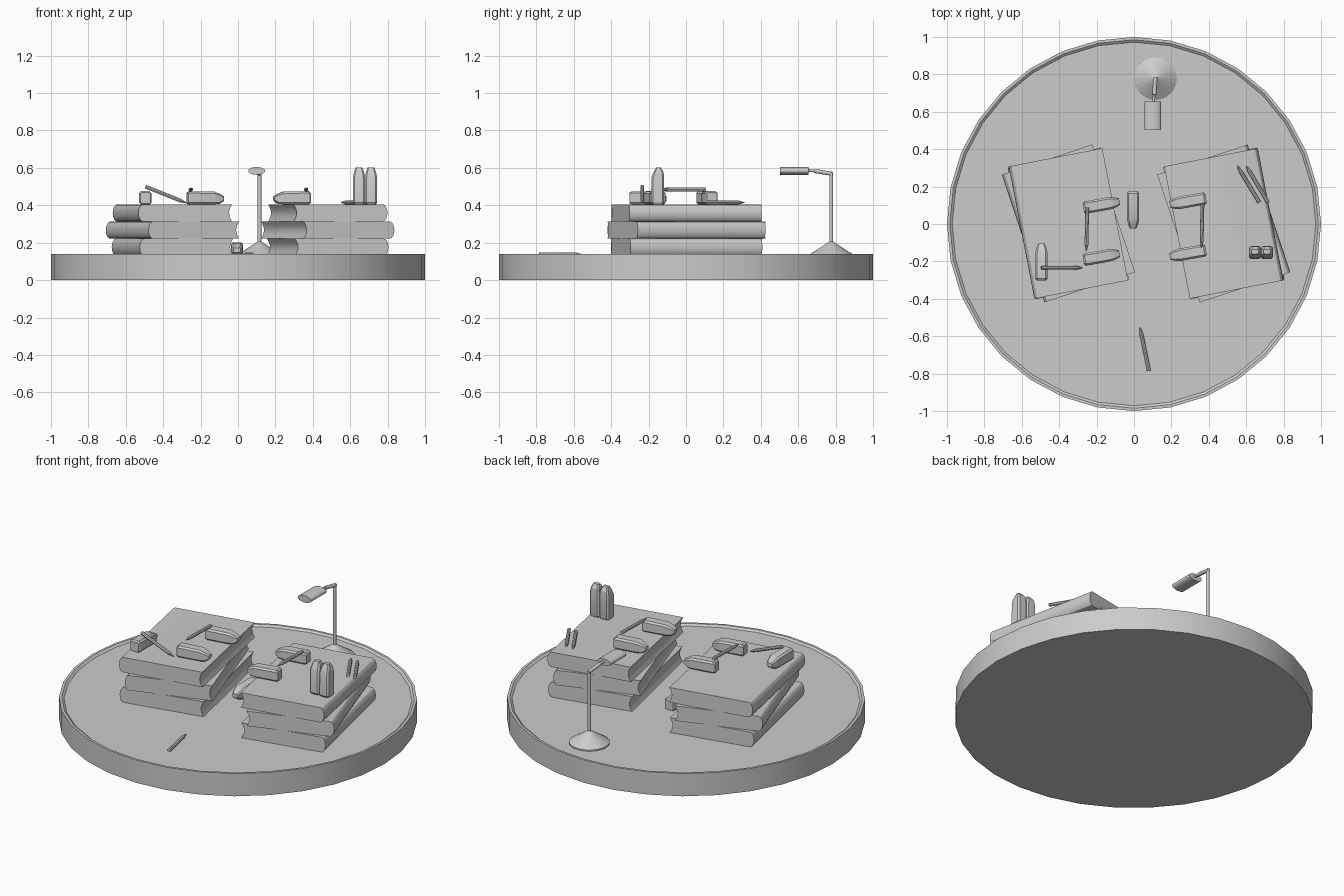
import bpy, bmesh, math
from mathutils import Matrix, Vector

cube = bpy.data.objects.get("Cube")
if cube:
    bpy.data.objects.remove(cube, do_unlink=True)

grey = bpy.data.materials.new("plain_grey")
grey.use_nodes = True
grey.diffuse_color = (0.6, 0.6, 0.6, 1)
grey.node_tree.nodes["Principled BSDF"].inputs["Base Color"].default_value = (0.6, 0.6, 0.6, 1)

FLOOR = 0.13
THICK = 0.0917
BOOK_TOP = FLOOR + 3 * THICK


def finish(name, bm, matrix=Matrix(), smooth=0):
    bmesh.ops.recalc_face_normals(bm, faces=bm.faces)
    mesh = bpy.data.meshes.new(name)
    bm.to_mesh(mesh)
    bm.free()
    mesh.materials.append(grey)
    ob = bpy.data.objects.new(name, mesh)
    ob.matrix_world = matrix
    bpy.context.collection.objects.link(ob)
    if smooth:
        bpy.ops.object.select_all(action="DESELECT")
        ob.select_set(True)
        bpy.context.view_layer.objects.active = ob
        bpy.ops.object.shade_smooth_by_angle(angle=math.radians(smooth))
    return ob


def loft(name, rings, matrix=Matrix(), smooth=0):
    """Skin a list of equal-sized point rings and cap both ends."""
    bm = bmesh.new()
    loops = [[bm.verts.new(p) for p in ring] for ring in rings]
    n = len(loops[0])
    for a, b in zip(loops, loops[1:]):
        for i in range(n):
            j = (i + 1) % n
            bm.faces.new((a[i], a[j], b[j], b[i]))
    bm.faces.new(loops[0])
    bm.faces.new(loops[-1])
    return finish(name, bm, matrix, smooth)


def circle(rx, ry, z, n):
    return [(rx * math.cos(math.tau * i / n), ry * math.sin(math.tau * i / n), z)
            for i in range(n)]


def along(p0, p1):
    """Matrix taking local z from p0 towards p1, and the distance."""
    p0, d = Vector(p0), Vector(p1) - Vector(p0)
    return Matrix.Translation(p0) @ d.to_track_quat("Z", "Y").to_matrix().to_4x4(), d.length


def rod(name, p0, p1, r, n=12):
    m, length = along(p0, p1)
    return loft(name, [circle(r, r, 0, n), circle(r, r, length, n)], m, 40)


def pencil(name, blunt, tip):
    m, length = along(blunt, tip)
    return loft(name, [circle(0.01, 0.01, 0, 8), circle(0.01, 0.01, length - 0.035, 8),
                       circle(0.002, 0.002, length, 8)], m)


def place(x, y, z, degrees):
    return Matrix.Translation((x, y, z)) @ Matrix.Rotation(math.radians(degrees), 4, "Z")


def block(name, matrix):
    """Soft-edged block with a tapered nose at local +x."""
    rings = []
    for x, w, lo, hi in ((-0.098, 0.027, 0.004, 0.063), (-0.088, 0.033, 0, 0.07),
                         (0.045, 0.033, 0, 0.068), (0.075, 0.027, 0.003, 0.056),
                         (0.098, 0.018, 0.018, 0.043)):
        c = w * 0.3
        rings.append([(x, -w + c, lo), (x, w - c, lo), (x, w, lo + c), (x, w, hi - c),
                      (x, w - c, hi), (x, -w + c, hi), (x, -w, hi - c), (x, -w, lo + c)])
    return loft(name, rings, matrix, 25)


def book(name, matrix):
    """Rounded spine at local -x, hollowed fore edge at local +x."""
    mid, profile = THICK / 2, []
    for i in range(9):
        a = math.pi * (i / 8 - 0.5)
        profile.append((-0.23 - 0.025 * math.cos(a), mid + mid * math.sin(a)))
    for i in range(7):
        t = i / 6
        profile.append((0.255 - 0.016 * math.sin(math.pi * t), THICK * (1 - t)))
    return loft(name, [[(x, y, z) for x, z in profile] for y in (-0.36, 0.36)], matrix, 30)


# Round table top with a slightly raised, sloping rim
loft("round_base", [circle(1, 1, 0, 32), circle(1, 1, 0.14, 32),
                    circle(0.985, 0.985, 0.14, 32), circle(0.972, 0.972, FLOOR, 32)], smooth=30)

# Two stacks of books, spines outward
for side, cx, turn in (("right", -0.351, 0), ("left", 0.48, 180)):
    for level, angle in enumerate((12, 18.5, 11)):
        book(f"{side}_book_{level + 1}", place(cx, 0.003, FLOOR + level * THICK, angle + turn))

# Paired blocks with a pencil bridging them on each stack
for side, cx, cy, turn, px in (("right", -0.174, -0.036, 0, -0.25),
                               ("left", 0.288, -0.018, 180, 0.366)):
    for end, dy in (("back", 0.139), ("front", -0.139)):
        block(f"{side}_{end}_block", place(cx, cy + dy, BOOK_TOP, 10 + turn))
    pencil(f"{side}_bridge_pencil", (px, cy + 0.125, BOOK_TOP + 0.079),
           (px - 0.005, cy - 0.11, BOOK_TOP + 0.079))

# Single blocks: one on the stack, one on the table
block("stack_block", place(-0.495, -0.203, BOOK_TOP, 90))
block("table_block", place(-0.005, 0.075, FLOOR, -90))

# Two blocks standing side by side, nose up
upright = Matrix(((0, -1, 0, 0), (0, 0, -1, 0), (1, 0, 0, 0), (0, 0, 0, 1)))
for i, x in enumerate((0.647, 0.711)):
    block(f"standing_block_{i + 1}",
          Matrix.Translation((x, -0.117, BOOK_TOP + 0.098)) @ upright)

# Loose pencils
pencil("leaning_pencil", (-0.495, -0.234, 0.5), (-0.275, -0.234, 0.412))
pencil("table_pencil", (0.08, -0.785, 0.137), (0.032, -0.552, 0.137))
for i, dx in enumerate((0, 0.047)):
    pencil(f"stack_pencil_{i + 1}", (0.67 + dx, 0.115, BOOK_TOP + 0.01),
           (0.552 + dx, 0.312, BOOK_TOP + 0.01))

# Desk lamp: cone foot, pole, arm and oval shade
lamp_x, lamp_y = 0.115, 0.777
loft("lamp_foot", [circle(0.114, 0.114, FLOOR, 24), circle(0.114, 0.114, FLOOR + 0.008, 24),
                   circle(0.008, 0.008, 0.207, 24)], Matrix.Translation((lamp_x, lamp_y, 0)))
rod("lamp_pole", (lamp_x, lamp_y, 0.18), (lamp_x, lamp_y, 0.575), 0.01)
rod("lamp_arm", (lamp_x, lamp_y + 0.008, 0.568), (0.108, 0.69, 0.583), 0.011)
rod("lamp_joint", (0.108, 0.69, 0.583), (0.103, 0.64, 0.588), 0.007)
shade = Matrix.Translation((0.1, 0.655, 0.584)) @ Matrix.Rotation(math.radians(90), 4, "X")
loft("lamp_shade", [circle(0.045, 0.021, 0, 20), circle(0.045, 0.021, 0.152, 20)], shade, 40)
